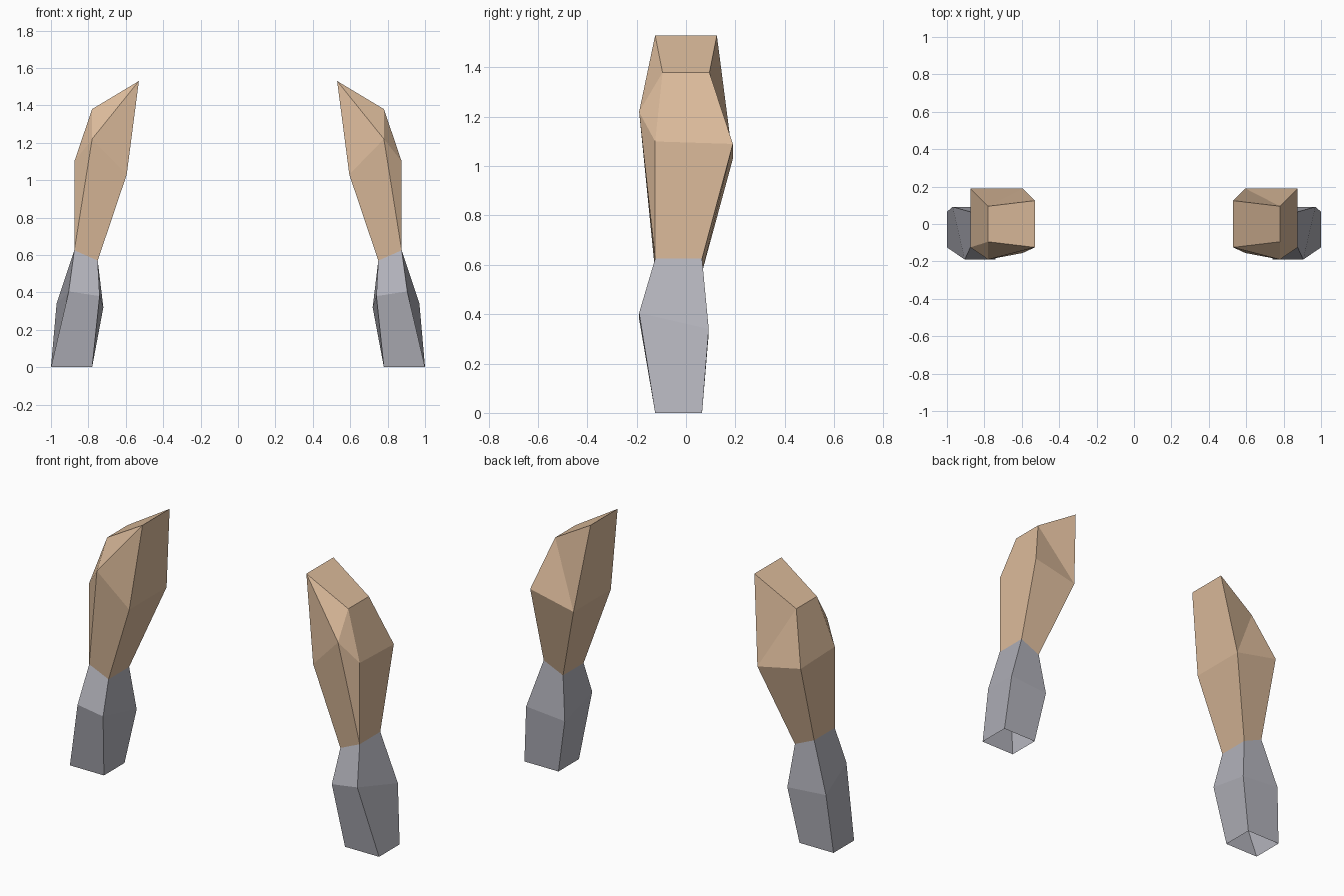
import bpy

if "Cube" in bpy.data.objects:
    bpy.data.objects.remove(bpy.data.objects["Cube"])


def material(name, color):
    m = bpy.data.materials.new(name)
    m.diffuse_color = color
    m.use_nodes = True
    m.node_tree.nodes["Principled BSDF"].inputs["Base Color"].default_value = m.diffuse_color
    return m


def bridge(a, b, sides):
    """Quads between two four-point rings, for the chosen sides."""
    return [[a[i], a[(i + 1) % 4], b[(i + 1) % 4], b[i]] for i in sides]


def mirrored_part(name, faces, mat):
    """Mesh from faces given as points, mirrored across x = 0."""
    verts = list(dict.fromkeys(p for f in faces for p in f))
    mesh = bpy.data.meshes.new(name)
    mesh.from_pydata(verts, [], [[verts.index(p) for p in f] for f in faces])
    mesh.materials.append(mat)
    obj = bpy.data.objects.new(name, mesh)
    bpy.context.collection.objects.link(obj)
    # consistent outward normals
    bpy.context.view_layer.objects.active = obj
    obj.select_set(True)
    bpy.ops.object.mode_set(mode='EDIT')
    bpy.ops.mesh.select_all(action='SELECT')
    bpy.ops.mesh.normals_make_consistent(inside=False)
    bpy.ops.object.mode_set(mode='OBJECT')
    obj.select_set(False)
    obj.modifiers.new("Mirror", 'MIRROR').use_axis[0] = True


# Rings run: outer front, outer back, inner back, inner front
shoulder = [(.78, -.095, 1.38), (.78, .095, 1.38), (.53, .125, 1.53), (.53, -.125, 1.53)]
biceps = [(.875, -.125, 1.10), (.875, .19, 1.09), (.595, .19, 1.03), (.595, -.155, 1.03)]
elbow = [(.875, -.125, .625), (.875, .065, .625), (.75, .065, .57), (.75, -.125, .57)]
forearm = [(.905, -.19, .405), (.97, .092, .34), (.72, .092, .32), (.74, -.19, .38)]
wrist = [(1, -.125, 0), (1, .065, 0), (.78, .065, 0), (.78, -.125, 0)]
bulge = (.78, -.19, 1.22)

# Upper arm: shoulder cap, outer, back and inner sides
faces = [shoulder] + bridge(shoulder, biceps, (0, 2)) + bridge(biceps, elbow, (0, 1, 2))
faces += [[shoulder[1], shoulder[2], biceps[2]], [shoulder[1], biceps[2], biceps[1]]]
# Front side fans around the bulge point
faces += [[shoulder[3], shoulder[0], bulge], [shoulder[0], biceps[0], bulge],
          [biceps[0], elbow[0], bulge], [bulge, elbow[0], elbow[3], biceps[3]],
          [shoulder[3], bulge, biceps[3]]]
mirrored_part("upper_arms", faces, material("tan", (.72, .5, .33, 1)))

# Forearm sleeve, open at the wrist
faces = bridge(elbow, forearm, range(4)) + bridge(forearm, wrist, range(4))
mirrored_part("forearms", faces, material("slate", (.45, .45, .5, 1)))
